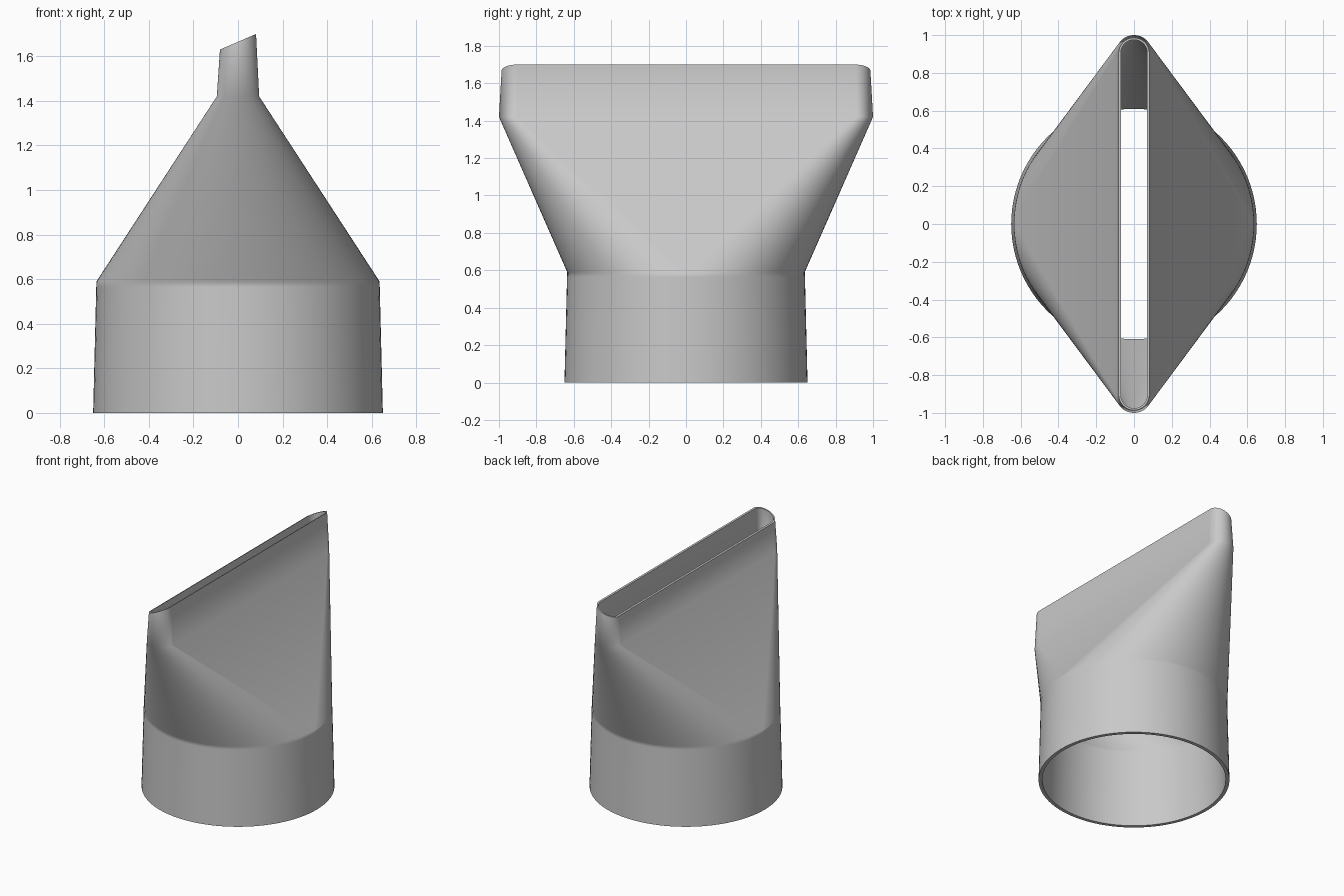
import bpy, bmesh, math

cube = bpy.data.objects.get("Cube")
if cube:
    bpy.data.objects.remove(cube, do_unlink=True)

HALF = 48        # segments per half turn
SLOT = 0.905     # half length of the slot's straight sides
TOP, SLOPE = 1.665, 0.43


def ring(bm, radius, z, slot=0.0, slope=0.0):
    """Round ring, stretched along y into a slot; slope tilts it across x."""
    verts = []
    for side in (1, -1):
        for i in range(HALF + 1):
            a = math.pi * i / HALF
            x = side * radius * math.cos(a)
            y = side * (slot + radius * math.sin(a))
            verts.append(bm.verts.new((x, y, z + slope * x)))
    return verts


def bridge(bm, lower, upper):
    n = len(lower)
    for i in range(n):
        j = (i + 1) % n
        bm.faces.new((lower[i], lower[j], upper[j], upper[i]))


# Grey plastic
grey = bpy.data.materials.new("grey plastic")
grey.use_nodes = True
colour = (0.58, 0.58, 0.58, 1.0)
grey.diffuse_color = colour
grey.node_tree.nodes["Principled BSDF"].inputs["Base Color"].default_value = colour

# Outer skin up to the slanted lip, then inner skin back down
bm = bmesh.new()
rings = [
    ring(bm, 0.65, 0),
    ring(bm, 0.636, 0.565),
    ring(bm, 0.635, 0.59),
    ring(bm, 0.095, 1.42, SLOT),
    ring(bm, 0.081, TOP, SLOT, SLOPE),
    ring(bm, 0.070, TOP, SLOT, SLOPE),
    ring(bm, 0.078, 1.42, SLOT),
    ring(bm, 0.61, 0.585),
    ring(bm, 0.611, 0.56),
    ring(bm, 0.625, 0),
]
for lower, upper in zip(rings, rings[1:] + rings[:1]):
    bridge(bm, lower, upper)
bmesh.ops.remove_doubles(bm, verts=bm.verts[:], dist=0.0001)
bmesh.ops.recalc_face_normals(bm, faces=bm.faces[:])

mesh = bpy.data.meshes.new("nozzle")
bm.to_mesh(mesh)
bm.free()
mesh.materials.append(grey)
nozzle = bpy.data.objects.new("nozzle", mesh)
bpy.context.collection.objects.link(nozzle)

# Smooth shading, with the rims kept sharp
bpy.ops.object.select_all(action="DESELECT")
nozzle.select_set(True)
bpy.context.view_layer.objects.active = nozzle
bpy.ops.object.shade_smooth_by_angle(angle=math.radians(35))
weighted = nozzle.modifiers.new("weighted normals", "WEIGHTED_NORMAL")
weighted.keep_sharp = True
